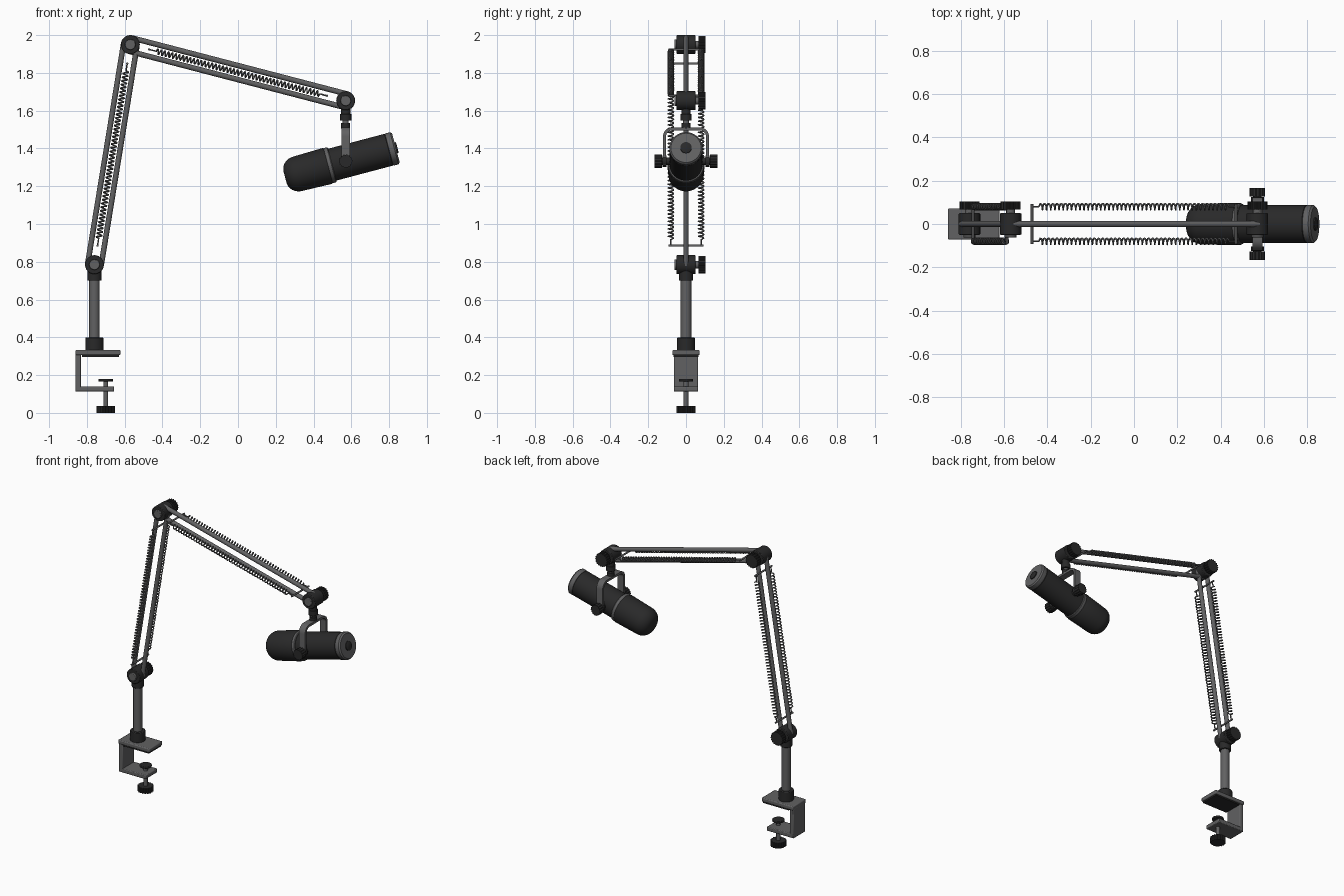
import bpy, bmesh, math
from mathutils import Vector, Matrix

if "Cube" in bpy.data.objects:
    bpy.data.objects.remove(bpy.data.objects["Cube"])


def material(name, v):
    m = bpy.data.materials.new(name)
    m.diffuse_color = (v, v, v * 1.02, 1)
    m.use_nodes = True
    m.node_tree.nodes["Principled BSDF"].inputs["Base Color"].default_value = m.diffuse_color
    return m


BLACK, METAL = material("black", 0.022), material("dark_metal", 0.12)


def finish(bm, name, mat, bevel=0.0):
    bmesh.ops.recalc_face_normals(bm, faces=bm.faces)
    me = bpy.data.meshes.new(name)
    bm.to_mesh(me)
    bm.free()
    ob = bpy.data.objects.new(name, me)
    bpy.context.collection.objects.link(ob)
    me.materials.append(mat)
    bpy.ops.object.select_all(action='DESELECT')
    ob.select_set(True)
    bpy.context.view_layer.objects.active = ob
    bpy.ops.object.shade_smooth_by_angle(angle=math.radians(35))
    if bevel:
        b = ob.modifiers.new("bevel", 'BEVEL')
        b.width, b.segments, b.limit_method = bevel, 2, 'ANGLE'
    return ob


def axis_matrix(p, d):
    return Matrix.Translation(p) @ Vector(d).to_track_quat('Z', 'Y').to_matrix().to_4x4()


def rod(name, p, q, r, mat, bevel=0.0, sides=32):
    p, q = Vector(p), Vector(q)
    bm = bmesh.new()
    bmesh.ops.create_cone(bm, cap_ends=True, segments=sides, radius1=r, radius2=r,
                          depth=(q - p).length, matrix=axis_matrix((p + q) / 2, q - p))
    return finish(bm, name, mat, bevel)


def box(name, lo, hi, mat, bevel=0.0):
    lo, hi = Vector(lo), Vector(hi)
    bm = bmesh.new()
    bmesh.ops.create_cube(bm, size=1, matrix=Matrix.Translation((lo + hi) / 2)
                          @ Matrix.Diagonal((*(hi - lo), 1)))
    return finish(bm, name, mat, bevel)


def knob(name, p, q, r, teeth=18):
    # ridged grip: alternating radii extruded along the axis
    p, q = Vector(p), Vector(q)
    bm = bmesh.new()
    vs = []
    for i in range(teeth * 4):
        a = 2 * math.pi * i / (teeth * 4)
        rr = r if i % 4 < 2 else r * 0.91
        vs.append(bm.verts.new((rr * math.cos(a), rr * math.sin(a), 0)))
    f = bm.faces.new(vs)
    ext = bmesh.ops.extrude_face_region(bm, geom=[f])
    for v in ext['geom']:
        if isinstance(v, bmesh.types.BMVert):
            v.co.z = (q - p).length
    bm.transform(axis_matrix(p, q - p))
    return finish(bm, name, BLACK)


def lathe(name, profile, matrix, mat, steps=48):
    # profile of (radius, height) turned about z
    bm = bmesh.new()
    vs = [bm.verts.new((r, 0, z)) for r, z in profile]
    es = [bm.edges.new(e) for e in zip(vs, vs[1:])]
    bmesh.ops.spin(bm, geom=vs + es, cent=(0, 0, 0), axis=(0, 0, 1),
                   angle=2 * math.pi, steps=steps)
    bmesh.ops.remove_doubles(bm, verts=bm.verts, dist=1e-4)
    bm.transform(matrix)
    return finish(bm, name, mat)


def spring(name, p, q, lead=0.04, turns=45, r=0.014, n=10):
    # straight hook, helix, straight hook
    p, q = Vector(p), Vector(q)
    d = (q - p).normalized()
    u = Vector((0, 1, 0))
    w = d.cross(u)
    a, length = p + d * lead, (q - p).length - 2 * lead
    pts = [p, a - d * 0.008]
    for i in range(turns * n + 1):
        t = 2 * math.pi * i / n
        pts.append(a + d * (length * i / (turns * n)) + (u * math.cos(t) + w * math.sin(t)) * r)
    pts += [q - d * (lead - 0.008), q]
    cu = bpy.data.curves.new(name, 'CURVE')
    cu.dimensions, cu.bevel_depth, cu.bevel_resolution = '3D', 0.0042, 1
    cu.use_fill_caps = True
    s = cu.splines.new('POLY')
    s.points.add(len(pts) - 1)
    for sp, c in zip(s.points, pts):
        sp.co = (*c, 1)
    ob = bpy.data.objects.new(name, cu)
    bpy.context.collection.objects.link(ob)
    cu.materials.append(METAL)
    bpy.ops.object.select_all(action='DESELECT')
    ob.select_set(True)
    bpy.context.view_layer.objects.active = ob
    bpy.ops.object.convert(target='MESH')


# desk clamp
box("clamp_top_plate", (-0.86, -0.072, 0.306), (-0.622, 0.072, 0.333), METAL, 0.006)
box("clamp_pad", (-0.825, -0.066, 0.297), (-0.63, 0.066, 0.307), BLACK)
box("clamp_back", (-0.86, -0.064, 0.112), (-0.83, 0.064, 0.315), METAL, 0.005)
box("clamp_jaw", (-0.86, -0.064, 0.112), (-0.656, 0.064, 0.14), METAL, 0.005)
rod("clamp_screw", (-0.70, 0, 0.02), (-0.70, 0, 0.172), 0.013, METAL)
rod("screw_pad", (-0.70, 0, 0.166), (-0.70, 0, 0.18), 0.038, BLACK, 0.003)
knob("screw_knob", (-0.70, 0, 0), (-0.70, 0, 0.037), 0.05)

# base post
rod("base_collar", (-0.76, 0, 0.33), (-0.76, 0, 0.40), 0.047, BLACK, 0.004)
rod("base_post", (-0.76, 0, 0.39), (-0.76, 0, 0.71), 0.028, METAL)
rod("post_cap", (-0.76, 0, 0.70), (-0.76, 0, 0.785), 0.038, BLACK, 0.003)

# hinges with bolt head in front and knob behind
LOW, TOP, END = Vector((-0.76, 0, 0.785)), Vector((-0.57, 0, 1.95)), Vector((0.57, 0, 1.653))
for nm, c in (("lower", LOW), ("elbow", TOP), ("end", END)):
    y = Vector((0, 1, 0))
    rod(nm + "_hinge", c - y * 0.05, c + y * 0.05, 0.05, BLACK, 0.004, 40)
    rod(nm + "_bolt", c - y * 0.062, c, 0.028, METAL, 0.003)
    rod(nm + "_knob_shaft", c, c + y * 0.07, 0.02, METAL)
    knob(nm + "_knob", c + y * 0.067, c + y * 0.104, 0.046)

# arms: twin rods, spring pins and side springs
for nm, a, b in (("lower", LOW, TOP), ("upper", TOP, END)):
    d = (b - a).normalized()
    n = Vector((d.z, 0, -d.x))
    for s in (-1, 1):
        rod(nm + "_arm_rod", a + n * s * 0.036, b + n * s * 0.036, 0.0145, METAL, 0, 20)
    p, q = a + d * 0.102, b - d * 0.102
    for c in (p, q):
        rod(nm + "_spring_pin", c - Vector((0, 0.093, 0)), c + Vector((0, 0.093, 0)), 0.006, METAL, 0, 12)
    for s in (-1, 1):
        o = Vector((0, 0.08 * s, 0))
        spring(nm + "_spring", p + o, q + o)

# swivel below the end hinge
X = 0.57
for nm, z0, z1, r, m in (("neck", 1.575, 1.63, 0.025, BLACK), ("stud", 1.50, 1.60, 0.016, METAL),
                         ("nut", 1.547, 1.582, 0.03, BLACK), ("washer", 1.505, 1.535, 0.024, BLACK)):
    rod("swivel_" + nm, (X, 0, z0), (X, 0, z1), r, m, 0.002)

# U-shaped yoke: a strip profile in the yz plane extruded across x
PZ = 1.333


def u_path(half, top, r):
    arc = [(half - r + r * math.cos(t), top - r + r * math.sin(t))
           for t in (math.pi / 2 * i / 8 for i in range(9))]
    right = [(half, PZ - 0.02)] + arc
    return right + [(-y, z) for y, z in reversed(right)]


bm = bmesh.new()
rings = []
for (yo, zo), (yi, zi) in zip(u_path(0.122, 1.512, 0.05), u_path(0.106, 1.496, 0.034)):
    rings.append([bm.verts.new((X + dx, y, z)) for dx, y, z in
                  ((-0.023, yo, zo), (0.023, yo, zo), (0.023, yi, zi), (-0.023, yi, zi))])
for r0, r1 in zip(rings, rings[1:]):
    for i in range(4):
        j = (i + 1) % 4
        bm.faces.new((r0[i], r0[j], r1[j], r1[i]))
bm.faces.new(rings[0])
bm.faces.new(rings[-1])
finish(bm, "yoke", METAL)
for s in (-1, 1):
    rod("yoke_pivot", (X, s * 0.07, PZ), (X, s * 0.13, PZ), 0.02, BLACK)
    rod("yoke_foot", (X, s * 0.104, PZ), (X, s * 0.124, PZ), 0.03, BLACK)
    knob("yoke_knob", (X, s * 0.126, PZ), (X, s * 0.166, PZ), 0.036, 14)

# microphone, turned about its tilted axis
ang = math.radians(14.8)
M = axis_matrix((X, 0, PZ), (math.cos(ang), 0, math.sin(ang)))
nose = [(0.03 + 0.064 * math.sin(t), -0.262 - 0.07 * math.cos(t))
        for t in (math.pi / 2 * i / 10 for i in range(11))]
lathe("windscreen", [(0, -0.332)] + nose + [(0.098, -0.102), (0.095, -0.096), (0, -0.096)], M, BLACK)
lathe("body_ring", [(0, -0.098), (0.094, -0.098), (0.096, -0.094), (0.096, -0.078),
                    (0.093, -0.074), (0, -0.074)], M, METAL)
lathe("mic_body", [(0, -0.076), (0.087, -0.076), (0.087, 0.235), (0.084, 0.239), (0, 0.239)], M, BLACK)
lathe("end_cap", [(0, 0.236), (0.086, 0.238), (0.088, 0.242), (0.088, 0.266), (0.08, 0.275),
                  (0, 0.275)], M, METAL)
lathe("cable_socket", [(0, 0.27), (0.03, 0.27), (0.03, 0.281), (0.027, 0.283), (0, 0.283)], M, BLACK, 32)
